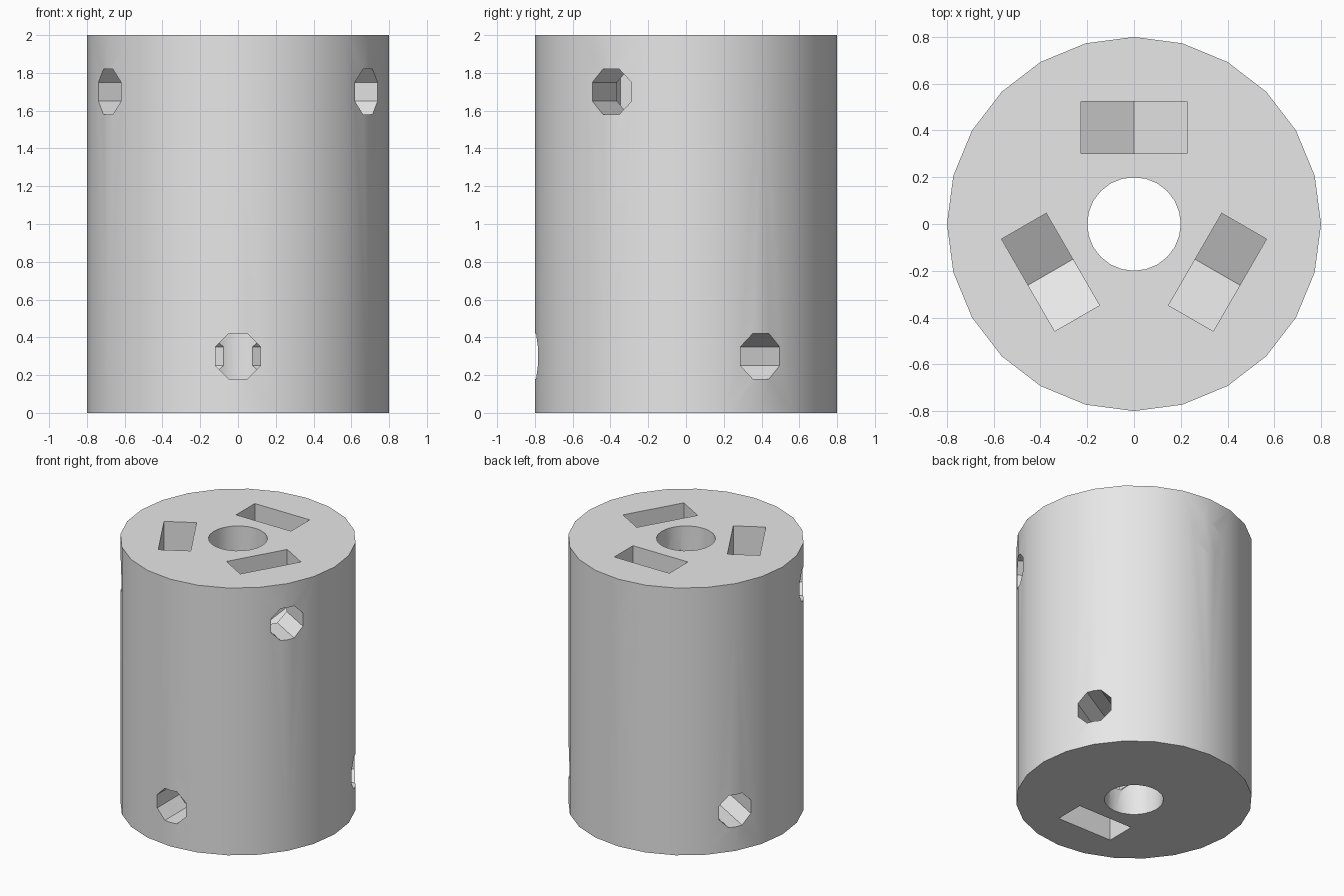
import bpy, bmesh, math
from mathutils import Matrix

cube = bpy.data.objects.get("Cube")
if cube:
    bpy.data.objects.remove(cube, do_unlink=True)

HEIGHT, RADIUS, BORE = 2.0, 0.8, 0.2
HOLE_Z = 1.7        # height of the upper bolt holes
HOLE_R = 0.13       # octagonal bolt hole, corner radius
NUT_HALF = 0.2275   # half the width across the nut pocket
NUT_IN, NUT_OUT = 0.302, 0.523

grey = bpy.data.materials.new("plain_grey")
grey.use_nodes = True
grey.diffuse_color = (0.8, 0.8, 0.8, 1)
grey.node_tree.nodes["Principled BSDF"].inputs["Base Color"].default_value = (0.8, 0.8, 0.8, 1)


def ring(radius, sides, turn=0.0):
    step = 2 * math.pi / sides
    return [(radius * math.cos(i * step + turn), radius * math.sin(i * step + turn))
            for i in range(sides)]


def prism(name, profile, start, end, place=Matrix.Identity(4)):
    """Extrude a flat profile along local z and put it in place."""
    bm = bmesh.new()
    face = bm.faces.new([bm.verts.new((x, y, start)) for x, y in profile])
    grown = bmesh.ops.extrude_face_region(bm, geom=[face])["geom"]
    top = [v for v in grown if isinstance(v, bmesh.types.BMVert)]
    bmesh.ops.translate(bm, verts=top, vec=(0, 0, end - start))
    bm.transform(place)
    bmesh.ops.recalc_face_normals(bm, faces=bm.faces)
    mesh = bpy.data.meshes.new(name)
    bm.to_mesh(mesh)
    bm.free()
    obj = bpy.data.objects.new(name, mesh)
    bpy.context.collection.objects.link(obj)
    mesh.materials.append(grey)
    return obj


def cut(target, cutter):
    """Subtract a cutter, then discard it."""
    cutter.hide_render = True
    mod = target.modifiers.new("cut", 'BOOLEAN')
    mod.operation = 'DIFFERENCE'
    mod.solver = 'EXACT'
    mod.object = cutter
    bpy.context.view_layer.objects.active = target
    bpy.ops.object.modifier_apply(modifier=mod.name)
    bpy.data.objects.remove(cutter, do_unlink=True)


# Cylinder body with a central bore
body = prism("coupler_body", ring(RADIUS, 24), 0, HEIGHT)
cut(body, prism("bore_cutter", ring(BORE, 24), -0.1, HEIGHT + 0.1))

# Nut pocket: straight sides and the lower point of a hexagon, open at the end
slope = NUT_HALF * math.tan(math.radians(30))
pocket = [(-NUT_HALF, 0.5), (-NUT_HALF, -slope), (0, -2 * slope),
          (NUT_HALF, -slope), (NUT_HALF, 0.5)]
bolt = ring(HOLE_R, 8, math.pi / 8)

# Three bolt holes with nut pockets at the top, three more turned at the bottom
for first, z, flip in ((90, HOLE_Z, 1), (30, HEIGHT - HOLE_Z, -1)):
    for k in range(3):
        angle = math.radians(first + 120 * k)
        # local z runs outwards, local y runs along the body
        place = (Matrix.Translation((0, 0, z)) @ Matrix.Rotation(angle + math.pi / 2, 4, 'Z')
                 @ Matrix.Rotation(math.pi / 2, 4, 'X'))
        cut(body, prism("bolt_cutter", bolt, 0.05, 1, place))
        shape = [(x, y * flip) for x, y in pocket]
        cut(body, prism("nut_cutter", shape, NUT_IN, NUT_OUT, place))

# Smooth round walls, crisp pockets
bpy.ops.object.select_all(action='DESELECT')
body.select_set(True)
bpy.context.view_layer.objects.active = body
bpy.ops.object.shade_smooth_by_angle(angle=math.radians(30))
